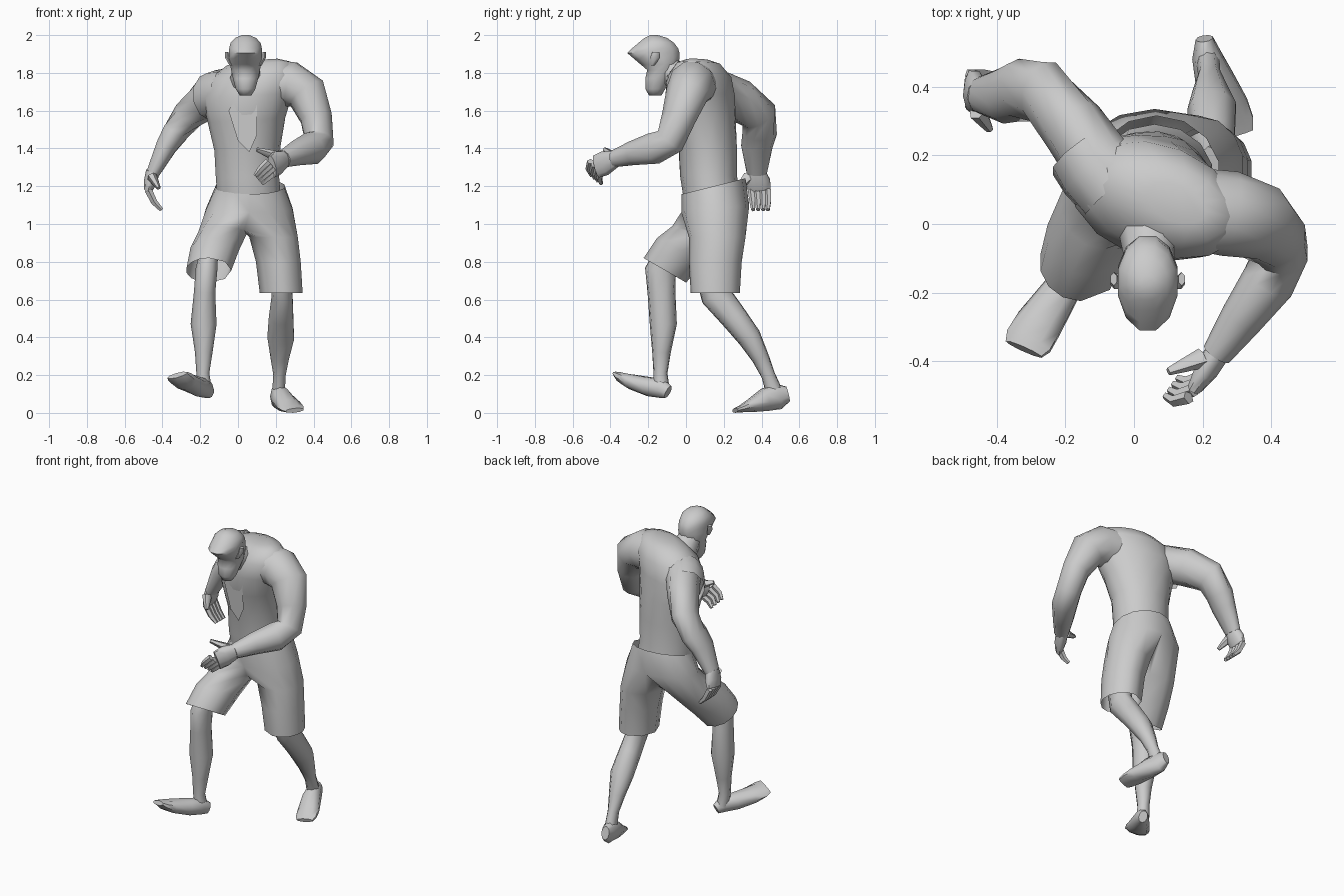
import bpy, bmesh, math
from mathutils import Vector, Matrix


def finish(name, bm):
    bmesh.ops.recalc_face_normals(bm, faces=bm.faces)
    mesh = bpy.data.meshes.new(name)
    bm.to_mesh(mesh)
    bm.free()
    mesh.shade_smooth()
    mesh.set_sharp_from_angle(angle=math.radians(60))
    obj = bpy.data.objects.new(name, mesh)
    bpy.context.collection.objects.link(obj)
    return obj


def bridge(bm, p, q):
    for k in range(len(p)):
        m = (k + 1) % len(p)
        bm.faces.new((p[k], p[m], q[m], q[k]))


def loft(name, rings, side=(1, 0, 0), n=9, normal=None, start=True, end=True):
    """Skin elliptical rings (x, y, z, half_width, half_depth[, yaw])."""
    bm = bmesh.new()
    pts = [Vector(r[:3]) for r in rings]
    loops = []
    for i, r in enumerate(rings):
        a, b = pts[max(i - 1, 0)], pts[min(i + 1, len(pts) - 1)]
        t = Vector(normal).normalized() if normal else (b - a).normalized()
        s = Vector(side)
        s = (s - t * s.dot(t)).normalized()
        if len(r) > 5:
            s = Matrix.Rotation(math.radians(r[5]), 3, t) @ s
        d = t.cross(s)
        angles = [2 * math.pi * (k + 0.5) / n for k in range(n)]
        loops.append([bm.verts.new(pts[i] + 1.04 * (s * r[3] * math.cos(w) + d * r[4] * math.sin(w)))
                      for w in angles])
    for p, q in zip(loops, loops[1:]):
        bridge(bm, p, q)
    if start:
        bm.faces.new(loops[0][::-1])
    if end:
        bm.faces.new(loops[-1])
    return finish(name, bm)


def hand(side_name, wrist, knuckle, tip, across, thumb_base, thumb_tip):
    """Flat palm, four bent fingers and a thumb."""
    wrist, knuckle, tip = Vector(wrist), Vector(knuckle), Vector(tip)
    across = Vector(across).normalized()
    mid = wrist.lerp(knuckle, 0.55)
    loft(side_name + "_palm", [(*wrist, .044, .036), (*mid, .064, .034), (*knuckle, .06, .022)], across)
    for i in range(4):
        off = across * (i - 1.5) * 0.03
        base, end = knuckle + off, tip + off * 0.85
        joint = base.lerp(end, 0.5) + (knuckle - wrist) * 0.12
        loft(f"{side_name}_finger_{i + 1}",
             [(*base, .017, .02), (*joint, .016, .017), (*end, .011, .011)], across, 5)
    a, b = Vector(thumb_base), Vector(thumb_tip)
    loft(side_name + "_thumb", [(*a, .03, .026), (*a.lerp(b, .55), .02, .018), (*b, .011, .011)], across, 6)


UP = (0, 0, 1)

# Torso, twisted at the shoulders
loft("torso", [
    (.06, .14, 1.12, .165, .145),
    (.05, .12, 1.25, .165, .145),
    (.05, .115, 1.40, .17, .15, -8),
    (.045, .09, 1.55, .20, .165, -16),
    (.05, .075, 1.68, .24, .165, -22),
    (.08, .07, 1.78, .235, .15, -22),
    (.11, .065, 1.85, .17, .10, -22),
    (.12, .06, 1.87, .09, .05, -22)], n=14, normal=(-.06, 0, 1))

# Head and neck
loft("neck", [(.05, .03, 1.73, .10, .09), (.045, -.05, 1.78, .082, .08), (.04, -.13, 1.85, .06, .06)])
profile = [(1.68, -.195, -.13, .03), (1.715, -.215, -.11, .052), (1.77, -.215, -.08, .066),
           (1.815, -.205, -.055, .076), (1.845, -.24, -.042, .082), (1.875, -.275, -.035, .086),
           (1.905, -.31, -.035, .086), (1.93, -.285, -.042, .086), (1.96, -.25, -.065, .079),
           (1.985, -.22, -.10, .055), (2.0, -.19, -.15, .02)]
loft("head", [(.04, (f + b) / 2, z, w, (b - f) / 2) for z, f, b, w in profile], n=12, normal=UP)
for s in (-1, 1):
    x = .04 + s * .085
    loft("ear_left" if s > 0 else "ear_right",
         [(x - s * .01, -.175, 1.84, .012, .012), (x + s * .012, -.165, 1.88, .012, .024),
          (x + s * .014, -.16, 1.91, .010, .018)], n=6, normal=UP)

# Arm reaching forward
loft("left_arm", [
    (.13, .05, 1.74, .12, .115),
    (.28, .03, 1.74, .12, .12),
    (.365, .005, 1.69, .105, .11),
    (.415, -.04, 1.56, .082, .09),
    (.43, -.085, 1.44, .075, .08),
    (.39, -.17, 1.40, .075, .085),
    (.31, -.28, 1.375, .06, .065),
    (.24, -.38, 1.345, .042, .045)], side=(.8, -.5, .3), n=10)
hand("left", (.245, -.37, 1.345), (.18, -.475, 1.305), (.11, -.475, 1.235),
     (-.45, -.65, .55), (.20, -.39, 1.36), (.10, -.43, 1.395))

# Arm swung back
loft("right_arm", [
    (-.0, .11, 1.71, .12, .11),
    (-.10, .17, 1.70, .10, .11),
    (-.175, .28, 1.655, .09, .11),
    (-.265, .385, 1.575, .078, .098),
    (-.335, .39, 1.48, .068, .088),
    (-.38, .375, 1.41, .056, .08),
    (-.45, .375, 1.27, .036, .052)], n=10)
hand("right", (-.45, .375, 1.28), (-.475, .39, 1.18), (-.405, .395, 1.075),
     (0, 1, 0), (-.455, .33, 1.25), (-.42, .275, 1.19))

# Torn shirt remains: open sleeve and hanging chest flap
loft("torn_sleeve", [(-.06, .10, 1.69, .11, .13), (-.115, .16, 1.685, .11, .127),
                     (-.15, .21, 1.67, .105, .123)], n=10, start=False, end=False)
bm = bmesh.new()
bm.faces.new([bm.verts.new(p) for p in (
    (-.05, -.07, 1.60), (.0, -.075, 1.44), (.06, -.08, 1.38),
    (.10, -.085, 1.47), (.10, -.10, 1.66), (.03, -.09, 1.73))])
finish("chest_flap", bm)

# Shorts: one open shell that branches into two legs
bm = bmesh.new()
loops = []
for cx, cy, cz, rx, ry, tilt in [(.065, .145, 1.20, .185, .17, .25), (.06, .155, 1.08, .235, .18, .1)]:
    loop = []
    for k in range(14):
        w = 2 * math.pi * k / 14 - math.pi / 2
        loop.append(bm.verts.new((cx + rx * math.cos(w), cy + ry * math.sin(w), cz + tilt * ry * math.sin(w))))
    loops.append(loop)
bridge(bm, *loops)
crotch = [bm.verts.new(p) for p in ((.05, .23, .99), (.04, .13, .95), (.035, .04, .97))]
angles = [-90 + 180 * k / 7 for k in range(8)] + [135, 180, 225]
legs = {1: [(.19, .165, .93, .13, .15, 0), (.215, .155, .80, .12, .14, 0), (.23, .155, .635, .115, .13, 0)],
        -1: [(-.085, .06, .945, .13, .14, 18), (-.125, -.03, .86, .13, .14, 28),
             (-.155, -.112, .755, .12, .13, 30)]}
for sgn, rings in legs.items():
    prev = [loops[1][(sgn * k) % 14] for k in range(8)] + crotch
    for x, y, z, ra, rb, pitch in rings:
        d = Vector((0, math.cos(math.radians(pitch)), -math.sin(math.radians(pitch))))
        ring = [bm.verts.new(Vector((x, y, z)) + Vector((sgn * ra * math.cos(math.radians(a)), 0, 0))
                             + d * rb * math.sin(math.radians(a))) for a in angles]
        bridge(bm, prev, ring)
        prev = ring
finish("shorts", bm)

# Planted rear leg and foot
loft("left_shin", [
    (.225, .14, .72, .055, .085),
    (.235, .16, .62, .055, .08),
    (.23, .25, .51, .064, .07),
    (.228, .335, .40, .07, .062),
    (.222, .395, .29, .048, .045),
    (.22, .435, .20, .032, .036),
    (.215, .475, .09, .034, .045)])
loft("left_foot", [
    (.205, .54, .10, .025, .04),
    (.212, .49, .088, .042, .068),
    (.235, .42, .07, .056, .06),
    (.27, .34, .038, .065, .034),
    (.29, .29, .022, .062, .018),
    (.30, .26, .013, .05, .012)])

# Raised front leg and foot
loft("right_shin", [
    (-.155, -.115, .83, .05, .06),
    (-.165, -.135, .76, .057, .08),
    (-.175, -.13, .64, .056, .072),
    (-.18, -.12, .47, .068, .07),
    (-.18, -.13, .32, .046, .048),
    (-.185, -.135, .21, .034, .036),
    (-.175, -.13, .13, .036, .042)])
loft("right_foot", [
    (-.15, -.095, .11, .025, .035),
    (-.17, -.13, .13, .04, .05),
    (-.215, -.20, .14, .055, .05),
    (-.275, -.29, .165, .068, .04),
    (-.305, -.34, .185, .07, .028),
    (-.32, -.365, .20, .058, .014)])
